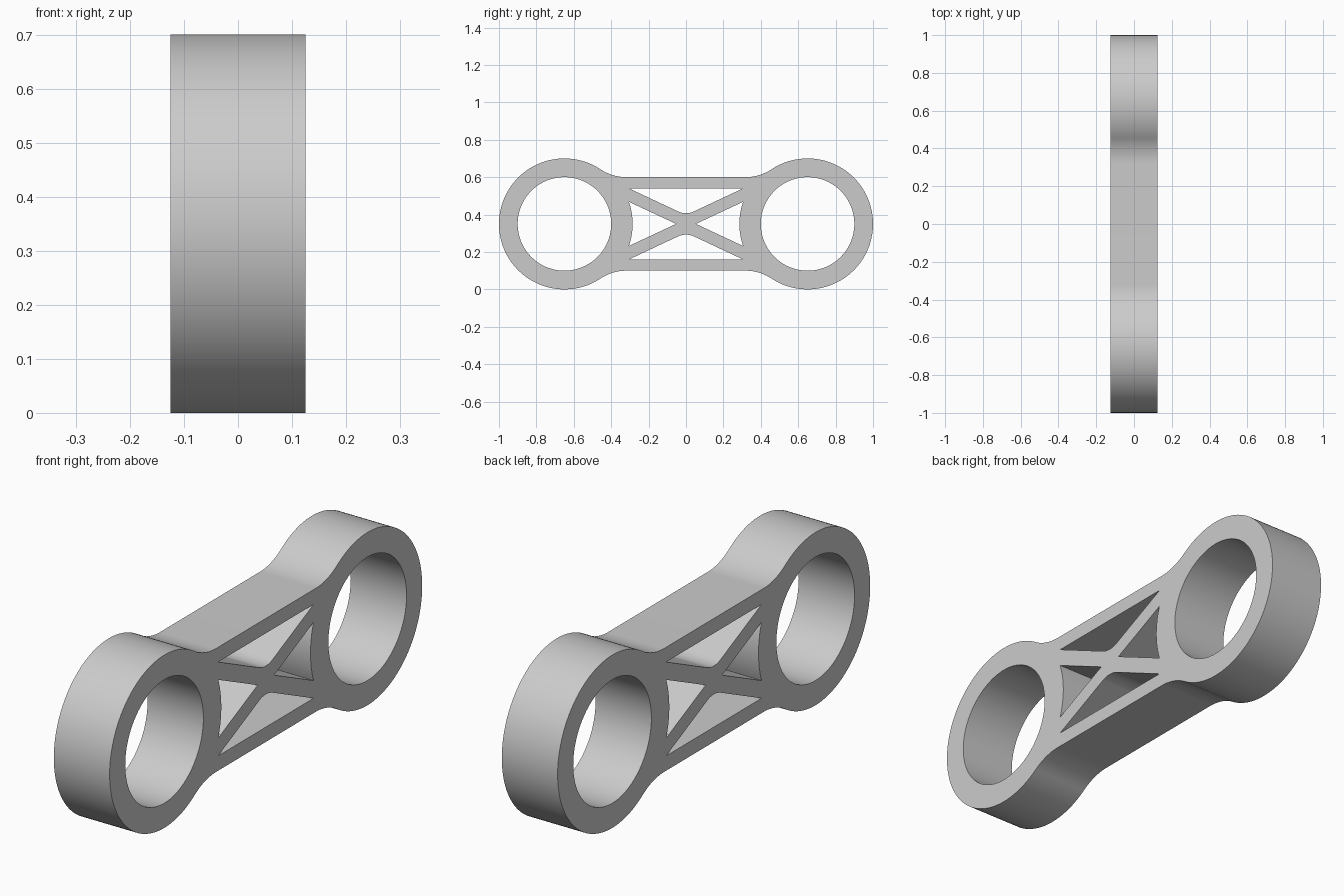
import bpy, bmesh
from math import sin, cos, atan2, hypot, sqrt, pi, radians
from mathutils import Matrix

cube = bpy.data.objects.get("Cube")
if cube:
    bpy.data.objects.remove(cube, do_unlink=True)

# Main dimensions, profile drawn around the link's centre
RING_Y, RING_R, BORE_R = 0.65, 0.35, 0.25
BAR_TOP, BAR_BOTTOM = 0.25, 0.19
FILLET_R, HALF_WIDTH = 0.25, 0.125
WINDOW_Y, SLOPE, TIP_R = 0.305, 0.468, 0.1
SIDE_TIP, APEX = 0.053, 0.047


def arc(cx, cy, r, a0, a1, n):
    return [(cx + r * cos(a0 + (a1 - a0) * i / n),
             cy + r * sin(a0 + (a1 - a0) * i / n)) for i in range(n + 1)]


def mirror(points, sx, sy):
    return [(sx * x, sy * y) for x, y in points]


# Outer outline: one quarter, then mirrored round
fillet_h = BAR_TOP + FILLET_R
fillet_dx = sqrt((RING_R + FILLET_R) ** 2 - fillet_h ** 2)
touch = atan2(fillet_h, -fillet_dx)
quarter = arc(RING_Y, 0, RING_R, 0, touch, 48)
quarter += arc(RING_Y - fillet_dx, fillet_h, FILLET_R, touch - pi, -pi / 2, 16)[1:]
upper = quarter + mirror(quarter, -1, 1)[::-1]
outline = upper + mirror(upper, 1, -1)[::-1][1:-1]

# Ring bores
bore = arc(RING_Y, 0, BORE_R, 0, 2 * pi, 96)[:-1]

# Upper and lower windows with a rounded apex
tilt = atan2(SLOPE, 1)
tip_centre = APEX + TIP_R / cos(tilt)
long_window = [(WINDOW_Y, BAR_BOTTOM), (-WINDOW_Y, BAR_BOTTOM)]
long_window += arc(0, tip_centre, TIP_R, -pi / 2 - tilt, -pi / 2 + tilt, 12)

# Side windows with a curved edge concentric to the ring
corner_z = SLOPE * (WINDOW_Y - SIDE_TIP)
reach = RING_Y - WINDOW_Y
spread = atan2(corner_z, reach)
side_window = [(SIDE_TIP, 0)]
side_window += arc(RING_Y, 0, hypot(reach, corner_z), pi + spread, pi - spread, 16)

loops = [outline, bore, mirror(bore, -1, 1), long_window, mirror(long_window, 1, -1),
         side_window, mirror(side_window, -1, 1)]

# Filled profile extruded to the link's width
curve = bpy.data.curves.new("link_profile", "CURVE")
curve.dimensions = "2D"
curve.fill_mode = "BOTH"
curve.extrude = HALF_WIDTH
for loop in loops:
    spline = curve.splines.new("POLY")
    spline.points.add(len(loop) - 1)
    for point, (x, y) in zip(spline.points, loop):
        point.co = (x, y, 0, 1)
    spline.use_cyclic_u = True

link = bpy.data.objects.new("connecting_link", curve)
bpy.context.collection.objects.link(link)
bpy.ops.object.select_all(action="DESELECT")
link.select_set(True)
bpy.context.view_layer.objects.active = link
bpy.ops.object.convert(target="MESH")
link = bpy.context.object
link.name = "connecting_link"

# Stand it up: profile into the side plane, width along x
stand = Matrix(((0, 0, 1, 0), (1, 0, 0, 0), (0, 1, 0, RING_R), (0, 0, 0, 1)))
bm = bmesh.new()
bm.from_mesh(link.data)
bm.transform(stand)
bmesh.ops.remove_doubles(bm, verts=bm.verts, dist=0.0001)
bmesh.ops.recalc_face_normals(bm, faces=bm.faces)
bm.to_mesh(link.data)
bm.free()

# Plain grey metal
grey = bpy.data.materials.new("light_grey")
grey.use_nodes = True
colour = (0.6, 0.6, 0.6, 1)
grey.diffuse_color = colour
grey.node_tree.nodes["Principled BSDF"].inputs["Base Color"].default_value = colour
link.data.materials.clear()
link.data.materials.append(grey)
bpy.ops.object.shade_smooth_by_angle(angle=radians(30))
